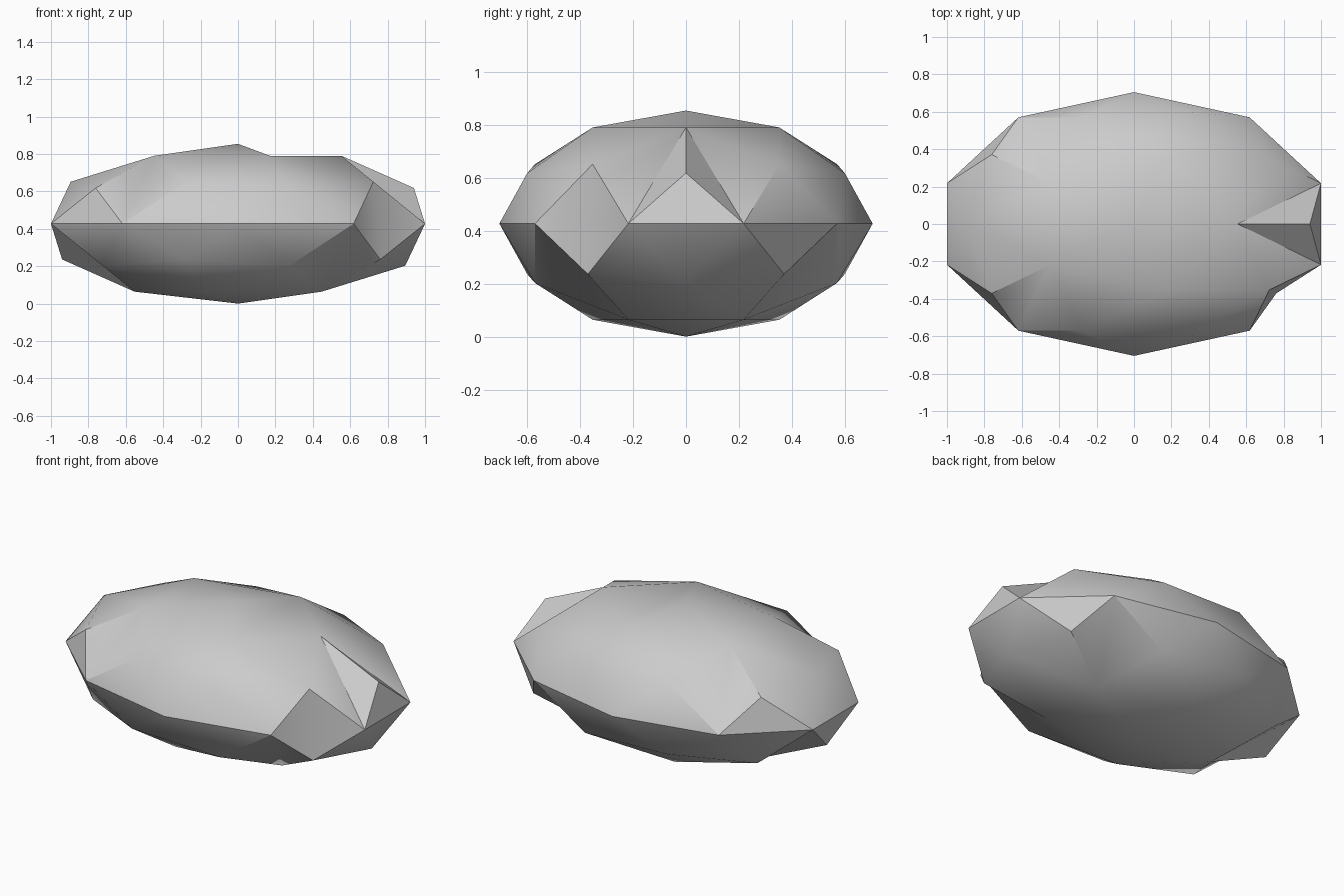
import bpy
import bmesh
from math import radians, cos, sin, sqrt
from mathutils import Vector

cube = bpy.data.objects.get("Cube")
if cube:
    bpy.data.objects.remove(cube, do_unlink=True)

# Grey stone material
stone = bpy.data.materials.new("stone_grey")
stone.use_nodes = True
colour = (0.6, 0.6, 0.6, 1)
stone.diffuse_color = colour
stone.node_tree.nodes["Principled BSDF"].inputs["Base Color"].default_value = colour

# Faceted ball
bm = bmesh.new()
bmesh.ops.create_icosphere(bm, subdivisions=2, radius=1)


def corner(height, angle):
    """Corner of the unit ball nearest to a height and compass angle."""
    r = sqrt(max(0, 1 - height * height))
    a = radians(angle)
    spot = Vector((r * cos(a), r * sin(a), height))
    return min(bm.verts, key=lambda v: (v.co - spot).length)


def fold(a, b):
    """Turn the edge between two corners, leaving a shallow dent."""
    for edge in corner(*a).link_edges:
        if edge.other_vert(corner(*a)) == corner(*b):
            bmesh.utils.edge_rotate(edge, False)
            return


# Dents on the shoulders, repeated on opposite sides of the stone
SHOULDER, RIM = 0.447, 0.526
for near, far in ((0, 36), (0, 324), (216, 252), (144, 108)):
    fold((SHOULDER, near), (RIM, far))
    fold((-SHOULDER, near + 180), (-RIM, far + 180))

# Dent beside the top and one on the waist
fold((1, 0), (0.851, 0))
fold((0, 306), (0, 342))

# Flatten into a pebble resting on the ground
half = Vector((1.0515, 0.705, 0.427))
for v in bm.verts:
    v.co = Vector((v.co.x * half.x, v.co.y * half.y, (v.co.z + 1) * half.z))

# Smooth shading with sharp creases kept
bmesh.ops.recalc_face_normals(bm, faces=bm.faces[:])
for face in bm.faces:
    face.smooth = True
for edge in bm.edges:
    edge.smooth = edge.calc_face_angle(0) < radians(30)

mesh = bpy.data.meshes.new("stone")
bm.to_mesh(mesh)
bm.free()
mesh.materials.append(stone)
rock = bpy.data.objects.new("stone", mesh)
bpy.context.collection.objects.link(rock)
